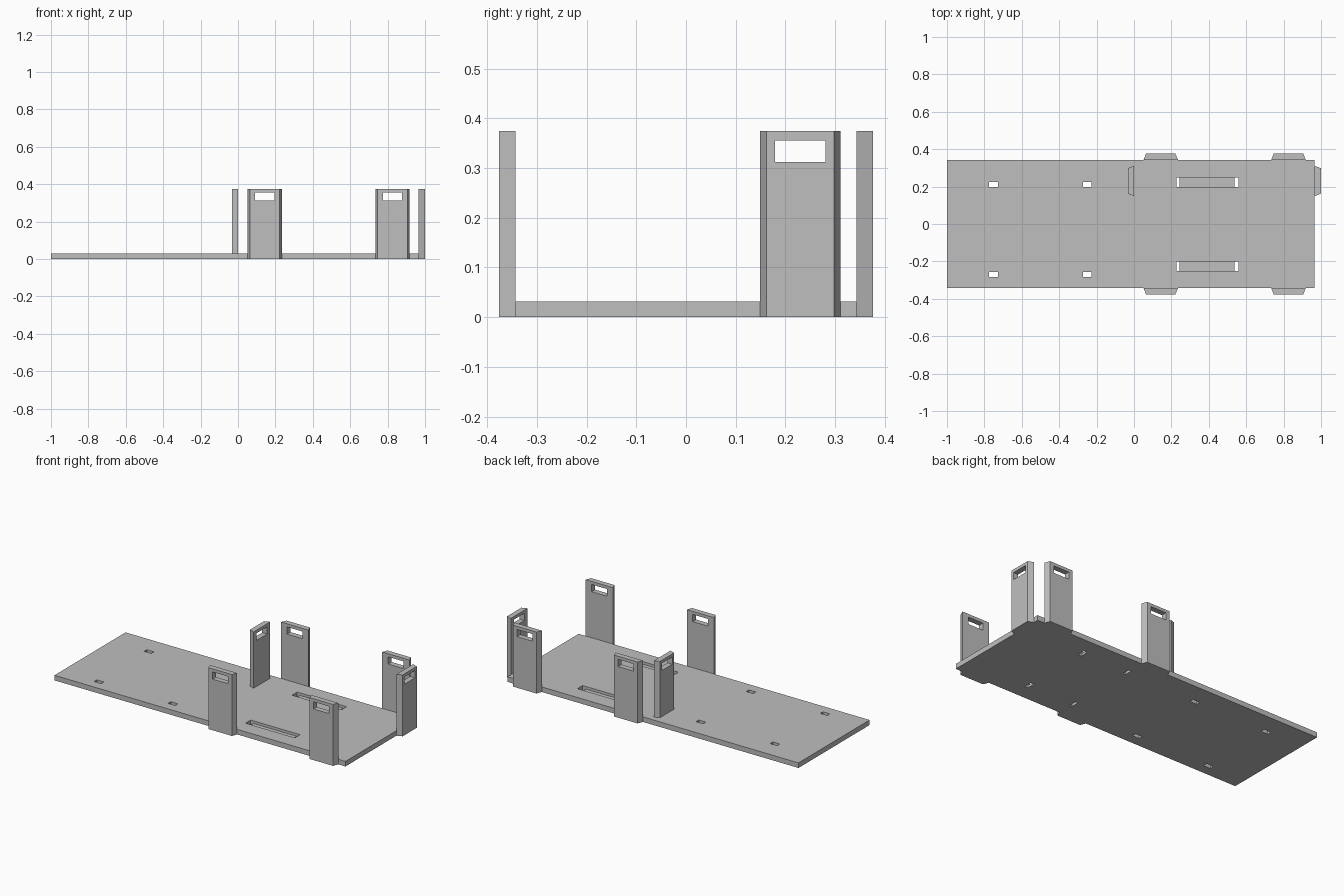
import bpy
import bmesh
from math import pi
from mathutils import Matrix, Vector

if "Cube" in bpy.data.objects:
    bpy.data.objects.remove(bpy.data.objects["Cube"], do_unlink=True)

grey = bpy.data.materials.new("plain_grey")
grey.use_nodes = True
grey.diffuse_color = (0.52, 0.52, 0.52, 1)
grey.node_tree.nodes["Principled BSDF"].inputs["Base Color"].default_value = grey.diffuse_color

PLATE_TOP = 0.031
POST_TOP = 0.375
EDGE_Y = 0.343
EDGE_X = 0.966
THICK = 0.033


def prism(name, outline, z0, z1, place=Matrix()):
    """Extrude a flat outline from z0 to z1, then move it into place."""
    bm = bmesh.new()
    base = bm.faces.new([bm.verts.new((x, y, z0)) for x, y in outline])
    top = bmesh.ops.extrude_face_region(bm, geom=[base])["geom"]
    verts = [v for v in top if isinstance(v, bmesh.types.BMVert)]
    bmesh.ops.translate(bm, vec=Vector((0, 0, z1 - z0)), verts=verts)
    bmesh.ops.recalc_face_normals(bm, faces=bm.faces)
    bm.transform(place)
    mesh = bpy.data.meshes.new(name)
    bm.to_mesh(mesh)
    bm.free()
    mesh.materials.append(grey)
    obj = bpy.data.objects.new(name, mesh)
    bpy.context.collection.objects.link(obj)
    return obj


def box(name, x0, x1, y0, y1, z0, z1, place=Matrix()):
    return prism(name, [(x0, y0), (x1, y0), (x1, y1), (x0, y1)], z0, z1, place)


def cut(obj, cutter):
    """Subtract the cutter from the object and discard it."""
    cutter.hide_render = True
    mod = obj.modifiers.new("cut", "BOOLEAN")
    mod.operation = "DIFFERENCE"
    mod.solver = "EXACT"
    mod.object = cutter
    bpy.context.view_layer.objects.active = obj
    bpy.ops.object.modifier_apply(modifier=mod.name)
    bpy.data.objects.remove(cutter, do_unlink=True)


# Base plate
plate = box("base_plate", -1, EDGE_X, -EDGE_Y, EDGE_Y, 0, PLATE_TOP)

# Small through slots
for x in (-0.75, -0.25):
    for y in (0.212, -0.27):
        cut(plate, box("slot_cutter", x - 0.024, x + 0.024, y - 0.013, y + 0.013, -0.1, 0.1))

# Long strap grooves, open to the underside at both ends
for y in (0.223, -0.225):
    y0, y1 = y - 0.025, y + 0.025
    cut(plate, box("groove_cutter", 0.226, 0.56, y0, y1, 0.015, 0.1))
    for x0, x1 in ((0.226, 0.244), (0.537, 0.56)):
        cut(plate, box("strap_hole_cutter", x0, x1, y0, y1, -0.1, 0.1))


# Upright posts: tapered towards the outside, with a window near the top
def post(name, x, y, angle, half, window, z0=0):
    place = Matrix.Translation((x, y, 0)) @ Matrix.Rotation(angle, 4, "Z")
    inner = half - 0.013
    outline = [(-half, 0), (half, 0), (inner, THICK), (-inner, THICK)]
    obj = prism(name, outline, z0, POST_TOP, place)
    cut(obj, box("window_cutter", -window, window, -0.1, 0.1, 0.312, 0.356, place))


for label, x in (("inner", 0.143), ("outer", 0.826)):
    post("front_post_" + label, x, -EDGE_Y, pi, 0.092, 0.052)
    post("back_post_" + label, x, EDGE_Y, 0, 0.092, 0.052)
post("end_post", EDGE_X, 0.23, -pi / 2, 0.081, 0.051)
post("middle_post", 0, 0.23, pi / 2, 0.081, 0.051, PLATE_TOP)
